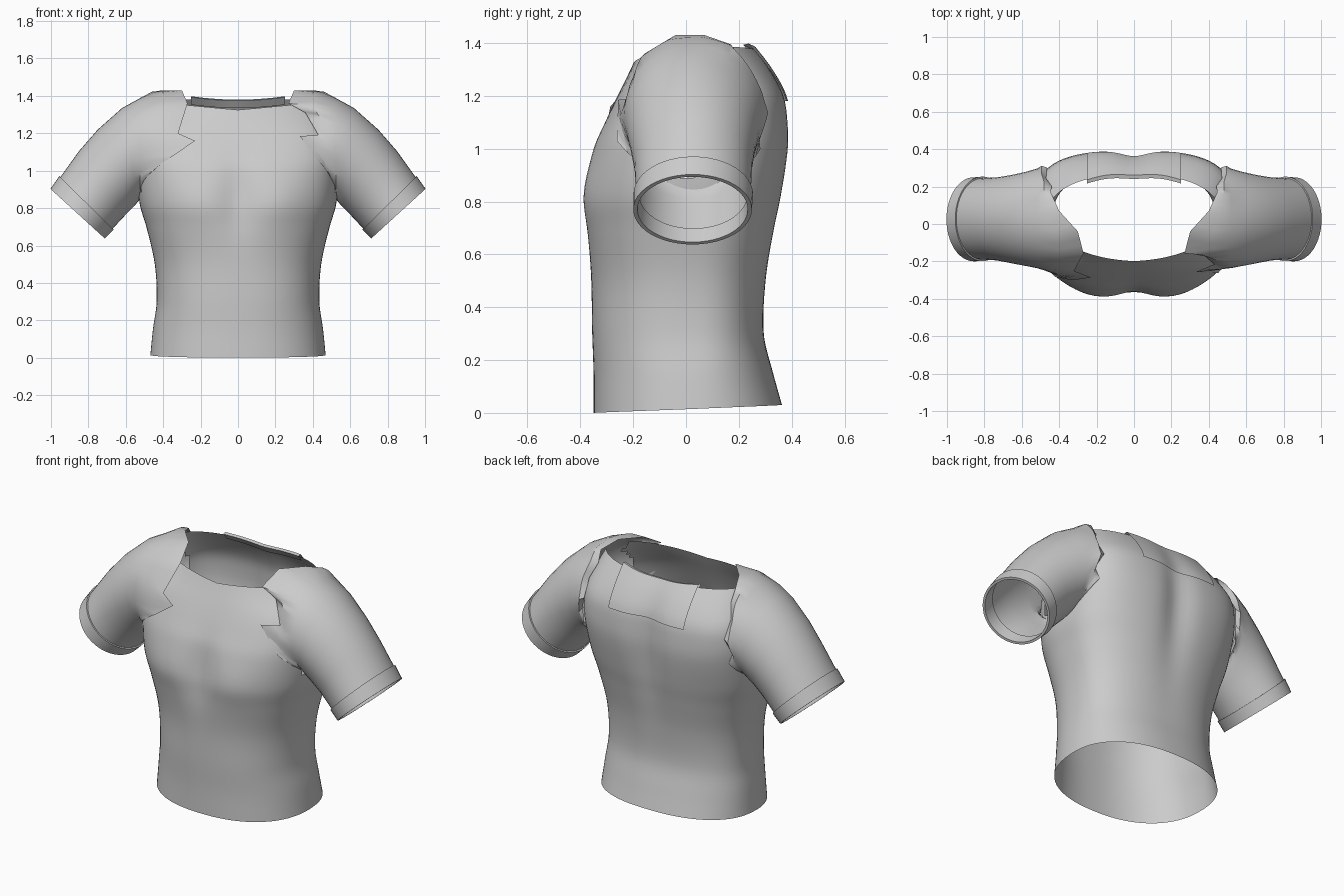
import bpy, bmesh
from math import sin, cos, pi, exp

if "Cube" in bpy.data.objects:
    bpy.data.objects.remove(bpy.data.objects["Cube"])

# torso profile: z, half width, front y, back y, front roundness, back roundness
PROFILE = [
    (0.00, .470, -.350, .372, 2.3, 2.3), (0.15, .455, -.350, .330, 2.3, 2.3),
    (0.30, .435, -.355, .295, 2.4, 2.4), (0.50, .445, -.360, .305, 2.4, 2.4),
    (0.70, .490, -.380, .340, 2.5, 2.5), (0.82, .525, -.386, .365, 2.6, 2.6),
    (1.00, .540, -.352, .390, 2.9, 3.0), (1.10, .540, -.308, .388, 3.1, 3.2),
    (1.20, .530, -.260, .372, 3.0, 3.2), (1.30, .500, -.210, .320, 2.2, 2.8),
    (1.40, .460, -.165, .245, 1.8, 2.4)]
YC = 0.03


def section(z):
    """Profile values at height z, smoothly interpolated."""
    z = min(max(z, 0), 1.4)
    i = next(i for i in range(10) if z <= PROFILE[i + 1][0] + 1e-9)
    a, b = PROFILE[i], PROFILE[i + 1]
    o, e = PROFILE[max(i - 1, 0)], PROFILE[min(i + 2, 10)]
    h = b[0] - a[0]
    t = (z - a[0]) / h
    out = []
    for k in range(1, 6):
        ma = (b[k] - o[k]) / (b[0] - o[0]) * h
        mb = (e[k] - a[k]) / (e[0] - a[0]) * h
        out.append(a[k] * (2 * t**3 - 3 * t**2 + 1) + ma * (t**3 - 2 * t**2 + t)
                   + b[k] * (3 * t**2 - 2 * t**3) + mb * (t**3 - t**2))
    return out


def relief(x, z, front):
    """Breastbone and spine hollows, chest swell (positive = inward)."""
    if front:
        v = exp(-((z - 0.85) / 0.2) ** 2)
        swell = 0.014 * exp(-((abs(x) - 0.23) / 0.13) ** 2) * exp(-((z - 0.83) / 0.13) ** 2)
        return 0.03 * exp(-(x / 0.09) ** 2) * v - swell
    return 0.035 * exp(-(x / 0.09) ** 2) * exp(-((z - 1.0) / 0.35) ** 2)


def torso_y(x, z, front, gap=0.0):
    w, yf, yb, nf, nb = section(z)
    n = nf if front else nb
    k = max(0, 1 - min(1, abs(x) / w) ** n) ** (1 / n)
    if front:
        return YC + (yf - YC) * k + relief(x, z, True) * min(1, 2 * k) - gap
    return YC + (yb - YC) * k - relief(x, z, False) * min(1, 2 * k) + gap


def build(name, rows, closed=True, drop=None):
    """Skin a list of equal-length point rows."""
    bm = bmesh.new()
    vs = [[bm.verts.new(p) for p in r] for r in rows]
    n = len(rows[0])
    for r0, r1 in zip(vs, vs[1:]):
        for i in range(n if closed else n - 1):
            j = (i + 1) % n
            f = bm.faces.new((r0[i], r0[j], r1[j], r1[i]))
            if drop and drop(f.calc_center_median()):
                bm.faces.remove(f)
    bmesh.ops.delete(bm, geom=[v for v in bm.verts if not v.link_faces], context='VERTS')
    bmesh.ops.recalc_face_normals(bm, faces=bm.faces)
    me = bpy.data.meshes.new(name)
    bm.to_mesh(me)
    bm.free()
    ob = bpy.data.objects.new(name, me)
    bpy.context.collection.objects.link(ob)
    bpy.ops.object.select_all(action='DESELECT')
    ob.select_set(True)
    bpy.context.view_layer.objects.active = ob
    bpy.ops.object.shade_smooth_by_angle(angle=0.7)
    return ob


# torso shell with open neck, hem and armholes
N, M = 96, 48
rows = []
for j in range(M + 1):
    row = []
    for i in range(N):
        a = 2 * pi * i / N
        s, c = sin(a), -cos(a)
        front = c < 0
        top = 1.325 + 0.045 * abs(s) if front else 1.37 + 0.02 * abs(s)
        low = 0.015 + 0.015 * c
        z = low + (top - low) * j / M
        w, yf, yb, nf, nb = section(z)
        n = nf if front else nb
        x = w * s / (abs(s) ** n + abs(c) ** n) ** (1 / n)
        row.append((x, torso_y(x, z, front), z))
    rows.append(row)


def armhole(p):
    if p.z < 0.89:
        return False
    if p.z < 1.1:
        return abs(p.x) > 0.45 and -0.12 < p.y < 0.16
    return abs(p.x) > (0.47 if p.y < 0.05 else 0.5) or (abs(p.x) > 0.3 and -0.07 < p.y < 0.12)


build("shirt_body", rows, drop=armhole)

# sleeves: rings as top x,z / bottom x,z / front y, back y
RINGS = [
    (.985, .915, .705, .655, -.195, .245), (.95, .965, .67, .69, -.19, .245),
    (.85, 1.105, .60, .765, -.195, .25), (.75, 1.22, .555, .81, -.21, .262),
    (.62, 1.335, .53, .84, -.225, .28), (.52, 1.39, .525, .86, -.235, .295)]
S = 48


def ring(tx, tz, bx, bz, yf, yb, side, grow=0.0):
    cx, cz, cy = (tx + bx) / 2, (tz + bz) / 2, (yf + yb) / 2
    pts = []
    for i in range(S):
        c, s = cos(2 * pi * i / S), sin(2 * pi * i / S)
        k = 1 + grow
        pts.append((side * (cx + (tx - bx) / 2 * c * k), cy - (yb - yf) / 2 * s * k,
                    cz + (tz - bz) / 2 * c * k))
    return pts


# ragged sleeve seams (x, z) on the chest and on the back
CHEST = {
    1: [(.27, 1.36), (.36, 1.31), (.43, 1.19), (.33, 1.185), (.45, 1.03), (.515, .95)],
    -1: [(.27, 1.36), (.32, 1.20), (.23, 1.16), (.33, 1.09), (.42, 1.03), (.515, .94)]}
BACK = [(.52, .93), (.48, 1.0), (.50, 1.07), (.465, 1.15), (.47, 1.25), (.44, 1.33)]

for side, label in ((1, "left"), (-1, "right")):
    edge = [(.40, .07, 1.43), (.30, -.04, 1.43)]
    edge += [(x, torso_y(x, z, True, .014), z) for x, z in CHEST[side]]
    edge += [(.525, .03, .87)]
    edge += [(x, torso_y(x, z, False, .012), z) for x, z in BACK]
    edge += [(.445, .17, 1.395)]
    seam = []
    for i in range(S):
        t = i * 16 / S
        k = int(t)
        p, q = edge[k], edge[(k + 1) % 16]
        seam.append(tuple((u + (v - u) * (t - k)) * (side if m == 0 else 1)
                          for m, (u, v) in enumerate(zip(p, q))))
    rows = [ring(*r, side) for r in RINGS]
    # bulged row between last ring and seam keeps the flap over the shoulder
    mid = []
    for p, q in zip(rows[-1], seam):
        x, y, z = [(u + v) / 2 for u, v in zip(p, q)]
        mid.append((x, y + (.012 if y > .03 else -.012), z + (.012 if z > 1.2 else 0)))
    build(label + "_sleeve", rows + [mid, seam])

    # folded cuff band
    b = RINGS[1]
    end = (1.0, .90, .715, .64, -.195, .245)
    build(label + "_cuff", [ring(*b, side), ring(*b, side, .04), ring(*end, side, .02),
                            ring(*end, side, -.05), ring(*b, side, -.06)])

# collar patch folded over the back of the neck
rows = []
for j in range(13):
    row = []
    for i in range(21):
        u = -1 + i / 10
        x = 0.25 * u
        top = 1.38 + 0.018 * u * u
        if j < 3:
            z = top - 0.045 + 0.02 * j
            y = torso_y(x, z, False, -0.012)
        else:
            t = (j - 3) / 9
            z = top + (1.18 - top) * t
            y = torso_y(x, z, False, 0.012)
        row.append((x, y, z))
    rows.append(row)
build("back_collar_patch", rows, closed=False)
